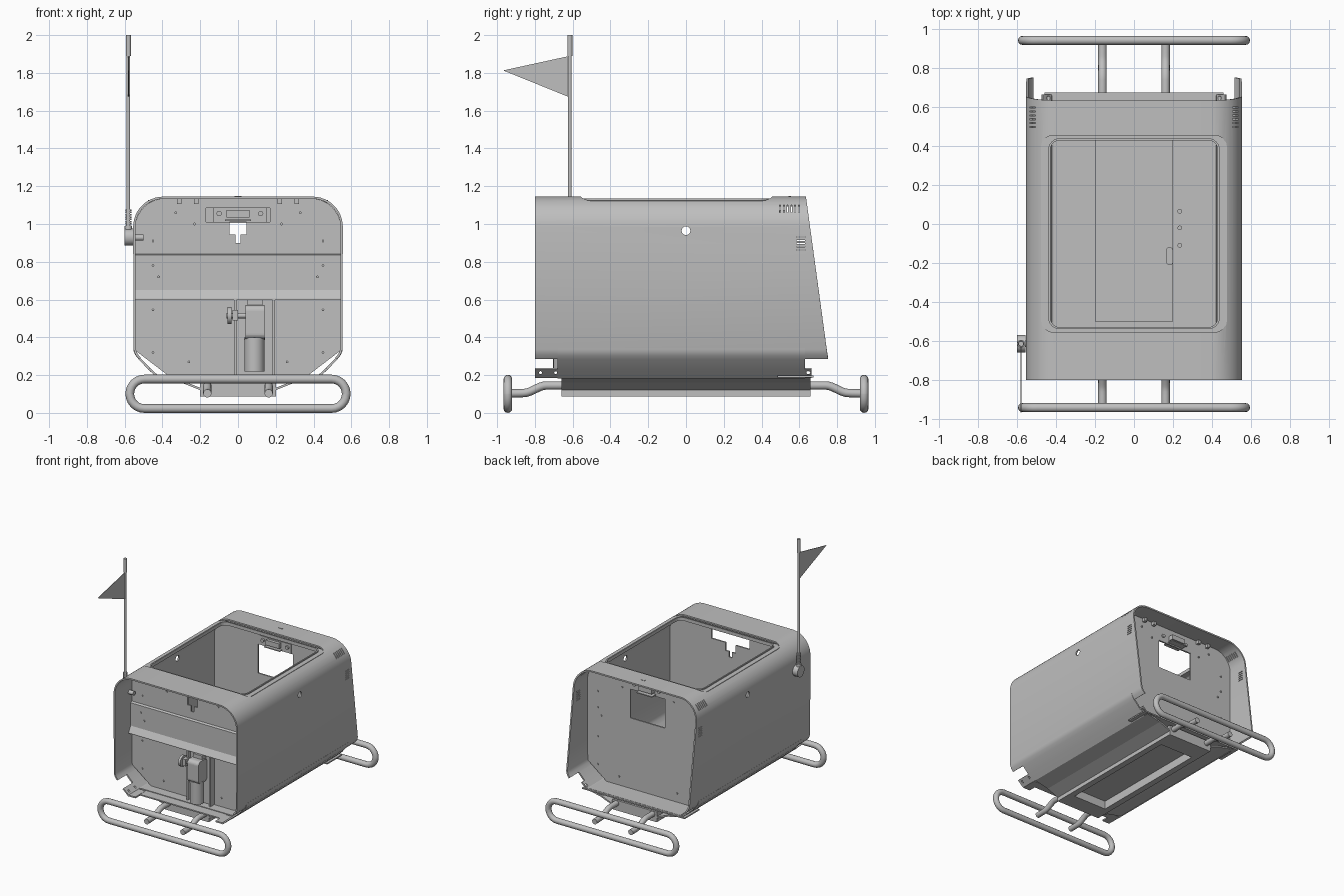
import bpy, bmesh, math
from mathutils import Vector

if "Cube" in bpy.data.objects:
    bpy.data.objects.remove(bpy.data.objects["Cube"])

grey = bpy.data.materials.new("plain_grey")
grey.use_nodes = True
grey.diffuse_color = (0.52, 0.52, 0.52, 1)
grey.node_tree.nodes["Principled BSDF"].inputs["Base Color"].default_value = (0.52, 0.52, 0.52, 1)


def activate(ob):
    bpy.ops.object.select_all(action='DESELECT')
    ob.select_set(True)
    bpy.context.view_layer.objects.active = ob


def add(name, bm):
    bmesh.ops.recalc_face_normals(bm, faces=bm.faces)
    me = bpy.data.meshes.new(name)
    bm.to_mesh(me)
    bm.free()
    me.materials.append(grey)
    ob = bpy.data.objects.new(name, me)
    bpy.context.collection.objects.link(ob)
    return ob


def smooth(ob):
    activate(ob)
    bpy.ops.object.shade_smooth_by_angle(angle=math.radians(35))


def prism(name, pts, axis, lo, hi):
    """Extrude a 2D outline along an axis."""
    bm = bmesh.new()
    def place(p, d):
        c = list(p)
        c.insert(axis, d)
        return bm.verts.new(c)
    a, b = ([place(p, d) for p in pts] for d in (lo, hi))
    n = len(pts)
    bm.faces.new(a)
    bm.faces.new(b)
    for i in range(n):
        bm.faces.new((a[i], a[(i + 1) % n], b[(i + 1) % n], b[i]))
    return add(name, bm)


def box(name, x0, x1, y0, y1, z0, z1):
    return prism(name, [(x0, y0), (x1, y0), (x1, y1), (x0, y1)], 2, z0, z1)


def rod(name, axis, lo, hi, u, v, r, n=24):
    t = [2 * math.pi * i / n for i in range(n)]
    ob = prism(name, [(u + r * math.cos(a), v + r * math.sin(a)) for a in t], axis, lo, hi)
    smooth(ob)
    return ob


def rounded(x0, x1, y0, y1, r):
    pts = []
    for k, (x, y) in enumerate([(x1 - r, y1 - r), (x0 + r, y1 - r), (x0 + r, y0 + r), (x1 - r, y0 + r)]):
        for i in range(7):
            a = math.pi / 2 * (k + i / 6)
            pts.append((x + r * math.cos(a), y + r * math.sin(a)))
    return pts


def apply_all(ob):
    activate(ob)
    for m in list(ob.modifiers):
        bpy.ops.object.modifier_apply(modifier=m.name)


def cut(ob, cutters):
    for c in cutters:
        m = ob.modifiers.new("cut", 'BOOLEAN')
        m.object, m.solver = c, 'EXACT'
    apply_all(ob)
    for c in cutters:
        bpy.data.objects.remove(c)


def sheet(name, pts, front, back, thick=0.012):
    """Thin skin swept along y from an (x, z) section, thickened inward."""
    bm = bmesh.new()
    rows = [(bm.verts.new((x, front, z)), bm.verts.new((x, back(z), z))) for x, z in pts]
    for p, q in zip(rows, rows[1:]):
        bm.faces.new((p[0], q[0], q[1], p[1]))
    ob = add(name, bm)
    # make sure the skin normals point away from the body centre
    f = max(ob.data.polygons, key=lambda f: f.area)
    if f.normal.dot(f.center - Vector((0, 0, 0.6))) < 0:
        ob.data.flip_normals()
    m = ob.modifiers.new("skin", 'SOLIDIFY')
    m.thickness, m.offset = thick, -1
    apply_all(ob)
    return ob


def tube(name, pts, r, cyclic=False):
    cu = bpy.data.curves.new(name, 'CURVE')
    cu.dimensions, cu.bevel_depth, cu.bevel_resolution, cu.use_fill_caps = '3D', r, 4, True
    sp = cu.splines.new('POLY')
    sp.points.add(len(pts) - 1)
    for p, c in zip(sp.points, pts):
        p.co = (*c, 1)
    sp.use_cyclic_u = cyclic
    cu.materials.append(grey)
    ob = bpy.data.objects.new(name, cu)
    bpy.context.collection.objects.link(ob)
    activate(ob)
    bpy.ops.object.convert(target='MESH')
    smooth(bpy.context.object)


def section(w, top, r, low):
    """Half section from the lower edge to the roof, then mirrored."""
    arc = [(w - r + r * math.cos(a), top - r + r * math.sin(a))
           for a in (math.pi / 2 * i / 12 for i in range(13))]
    half = low + arc
    return half + [(-x, z) for x, z in reversed(half)]


# Hood-like outer shell, curling in at the bottom, with slanted back edge
shell = sheet("outer_shell", section(0.555, 1.145, 0.16, [(0.525, 0.285), (0.543, 0.308), (0.553, 0.335)]),
              -0.8, lambda z: 0.635 + (1.145 - z) * 0.136)
cutters = [prism("roof_cutter", rounded(-0.475, 0.475, -0.555, 0.455, 0.06), 2, 1.06, 1.3),
           rod("hole_cutter", 0, -1, 1, 0, 0.965, 0.023)]
for s in (-1, 1):
    for i in range(6):
        y = 0.495 + i * 0.02
        cutters.append(box("vent_cutter", *sorted((s * 0.495, s * 0.54)), y, y + 0.006, 1.06, 1.1))
    for i in range(5):
        z = 0.86 + i * 0.017
        cutters.append(box("slot_cutter", *sorted((s * 0.5, s * 0.6)), 0.585, 0.63, z, z + 0.005))
cut(shell, cutters)
smooth(shell)

# Recessed rim and seal around the roof opening
for name, x, y0, y1, z0, z1 in (("roof_rim", 0.477, -0.557, 0.457, 1.108, 1.126),
                                ("opening_seal", 0.44, -0.54, 0.44, 1.12, 1.135)):
    ring = prism(name, rounded(-x, x, y0, y1, 0.058), 2, z0, z1)
    cut(ring, [prism("ring_cutter", rounded(-0.43, 0.43, -0.53, 0.43, 0.05), 2, 1, 1.3)])

# Curved lower skirts, tray slopes and corner brackets
for s, side in ((1, "left"), (-1, "right")):
    skirt = [(0.554, 0.34), (0.552, 0.325), (0.543, 0.305), (0.525, 0.282), (0.475, 0.23), (0.425, 0.183)]
    smooth(sheet(side + "_skirt", [(s * x, z) for x, z in skirt], -0.68, lambda z: 0.63))
    sheet(side + "_tray_slope", [(s * 0.425, 0.188), (s * 0.3, 0.16), (s * 0.2, 0.12)], -0.66, lambda z: 0.66)
    for y0, y1 in ((-0.8, -0.67), (0.62, 0.665)):
        br = sheet(side + "_corner_bracket", [(s * 0.475, 0.23), (s * 0.425, 0.185), (s * 0.36, 0.185)], y0, lambda z: y1)
        cut(br, [rod("bolt_cutter", 0, -1, 1, y0 + d, 0.213, 0.008, 12) for d in (0.03, y1 - y0 - 0.02)])

# Front and back bulkheads with cut-outs
FY, BY = -0.582, 0.485
outline = section(0.543, 1.133, 0.15, [(0.36, 0.19), (0.543, 0.33)])
front = prism("front_bulkhead", outline, 1, FY, FY + 0.012)
cut(front, [box("c", -0.17, 0.17, -0.9, -0.5, 1.01, 1.085),
            box("c", -0.045, 0.045, -0.9, -0.5, 0.945, 1.02),
            box("c", -0.012, 0.012, -0.9, -0.5, 0.9, 0.96)])
back = prism("back_bulkhead", outline, 1, BY - 0.012, BY)
cut(back, [box("c", -0.15, 0.16, 0.4, 0.7, 0.77, 1.005)])

# Front ledge and sloped beam
prism("front_ledge", [(FY, 0.62), (FY - 0.018, 0.62), (FY - 0.018, 0.835), (FY, 0.842)], 0, -0.543, 0.543)
prism("front_beam", [(FY, 0.655), (FY - 0.018, 0.65), (FY - 0.045, 0.605), (FY - 0.045, 0.598), (FY, 0.598)],
      0, -0.543, 0.543)

# Latch mechanism above the back cut-out
box("latch_plate", -0.13, 0.15, BY - 0.02, BY - 0.012, 1.01, 1.085)
box("latch_box", -0.06, 0.06, BY - 0.045, BY + 0.04, 1.035, 1.075)
box("latch_shelf", -0.07, 0.07, BY - 0.05, BY + 0.05, 1.015, 1.023)
for x in (-0.1, 0.12):
    rod("latch_knob", 1, BY - 0.035, BY + 0.012, x, 1.055, 0.014, 16)
for x in (-0.31, -0.22, 0.22, 0.31):
    for y in (FY - 0.025, BY):
        box("roof_clip", x - 0.012, x + 0.012, y, y + 0.025, 1.105, 1.135)

# Bolts on both bulkheads
for x, z in ((0.45, 0.91), (0.45, 0.78), (0.42, 0.72), (0.45, 0.545), (0.45, 0.32), (0.26, 0.27), (0.33, 1.06), (0.23, 1.0)):
    for s in (-1, 1):
        d = 0.018 if 0.65 < z < 0.84 else 0
        rod("front_bolt", 1, FY - 0.008 - d, FY - d, s * x, z, 0.007, 10)
        rod("back_bolt", 1, BY, BY + 0.008, s * x, z, 0.007, 10)

# Floor, hatch and lower tray frame
box("floor", -0.41, 0.41, -0.66, 0.66, 0.19, 0.2)
box("front_lip", -0.36, 0.36, -0.74, FY, 0.185, 0.195)
box("back_lip", -0.46, 0.46, BY, 0.675, 0.188, 0.198)
box("floor_hatch", -0.2, 0.2, -0.5, 0.47, 0.198, 0.214)
prism("hatch_handle", rounded(0.165, 0.2, -0.21, -0.12, 0.015), 2, 0.21, 0.224)
for y in (-0.11, -0.02, 0.065):
    rod("floor_bolt", 2, 0.199, 0.21, 0.235, y, 0.012, 14)
tray = box("tray_frame", -0.2, 0.2, -0.66, 0.66, 0.088, 0.17)
cut(tray, [box("c", -0.15, 0.15, -0.52, 0.5, 0, 0.155)])

# Bumper loops and their bent arms
for s, end in ((-1, "front"), (1, "back")):
    tube(end + "_bumper", [(x, s * 0.943, z) for x, z in rounded(-0.573, 0.573, 0.023, 0.179, 0.0779)], 0.023, True)
    for x in (-0.162, 0.162):
        arm = [(0.94, 0.103), (0.88, 0.104)]
        for i in range(9):
            t = i / 8
            arm.append((0.86 - 0.12 * t, 0.105 + 0.04 * t * t * (3 - 2 * t)))
        arm.append((0.56, 0.145))
        tube(end + "_bumper_arm", [(x, s * y, z) for y, z in arm], 0.022)

# Lift actuator on the front: channel, gearbox, motor and clamp
box("actuator_plate", -0.02, 0.195, FY - 0.015, FY, 0.2, 0.6)
for x in (-0.02, 0.183):
    box("channel_flange", x, x + 0.012, FY - 0.05, FY, 0.2, 0.6)
prism("gearbox", rounded(-0.705, FY - 0.014, 0.39, 0.57, 0.03), 0, 0.04, 0.14)
rod("motor", 2, 0.22, 0.39, 0.087, -0.65, 0.053)
rod("motor_cap", 2, 0.385, 0.4, 0.087, -0.65, 0.056)
box("gearbox_bracket", 0.05, 0.13, -0.645, FY, 0.56, 0.6)
rod("clamp_shaft", 0, -0.06, 0.05, -0.645, 0.515, 0.014, 16)
rod("clamp_knob", 0, -0.055, -0.035, -0.645, 0.515, 0.045, 16)
box("clamp_block", -0.03, 0.0, -0.67, -0.62, 0.49, 0.545)

# Roof marker behind the opening
prism("roof_marker", rounded(-0.018, 0.018, 0.543, 0.557, 0.006), 2, 1.14, 1.147)

# Flag mast with pivot, spring, tip and pennant
MX, MY = -0.58, -0.615
rod("mast_pivot", 0, -0.6, -0.556, MY, 0.93, 0.045)
rod("mast_stub", 0, -0.56, -0.5, MY, 0.928, 0.016)
rod("mast_socket", 2, 0.93, 0.99, MX, MY, 0.02)
for i in range(8):
    rod("mast_spring", 2, 0.985 + i * 0.012, 0.993 + i * 0.012, MX, MY, 0.016, 16)
rod("mast", 2, 0.97, 1.95, MX, MY, 0.0095, 16)
rod("mast_tip", 2, 1.89, 2.0, MX, MY, 0.0135, 16)
prism("pennant", [(MY, 1.89), (MY, 1.67), (-0.968, 1.813)], 0, MX - 0.002, MX + 0.002)
